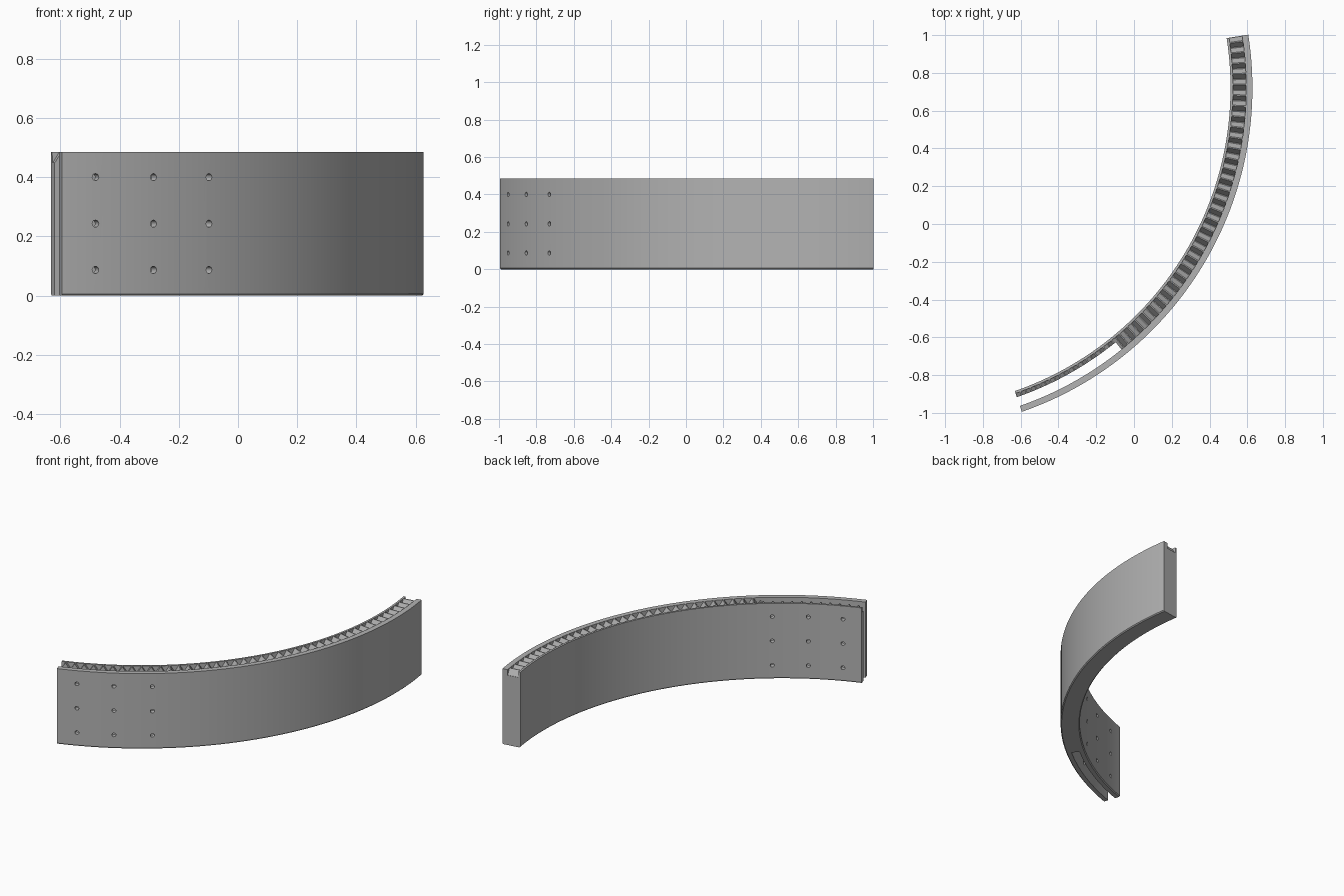
import bpy
import bmesh
from math import cos, sin, radians
from mathutils import Matrix, Vector

CENTRE = Vector((-1.187, 0.72, 0))
R_IN, R_OUT = 1.698, 1.814          # curved wall faces
R_LIP, R_SLOT, R_PLATE = 1.711, 1.732, 1.781
A_START, A_END, A_SLOT = -70.9, 8.95, -51.0
HEIGHT, CHAMFER = 0.485, 0.006
TEETH, DEPTH = 43, 0.036

if "Cube" in bpy.data.objects:
    bpy.data.objects.remove(bpy.data.objects["Cube"], do_unlink=True)


def polar(r, angle, z):
    a = radians(angle)
    return CENTRE + Vector((r * cos(a), r * sin(a), z))


def loft(bm, rings):
    """Skin a closed solid through a list of equal point rings."""
    loops = [[bm.verts.new(p) for p in ring] for ring in rings]
    n = len(loops[0])
    for a, b in zip(loops, loops[1:]):
        for i in range(n):
            j = (i + 1) % n
            bm.faces.new((a[i], a[j], b[j], b[i]))
    bm.faces.new(loops[0][::-1])
    bm.faces.new(loops[-1])


def sweep(bm, profile, start, end, steps):
    angles = [start + (end - start) * i / steps for i in range(steps + 1)]
    loft(bm, [[polar(r, a, z) for r, z in profile] for a in angles])


def make_object(name, bm):
    bmesh.ops.recalc_face_normals(bm, faces=bm.faces[:])
    mesh = bpy.data.meshes.new(name)
    bm.to_mesh(mesh)
    bm.free()
    obj = bpy.data.objects.new(name, mesh)
    bpy.context.collection.objects.link(obj)
    return obj


# Curved wall with chamfered bottom edges
bm = bmesh.new()
sweep(bm, [(R_IN, CHAMFER), (R_IN + CHAMFER, 0), (R_OUT - CHAMFER, 0),
           (R_OUT, CHAMFER), (R_OUT, HEIGHT), (R_IN, HEIGHT)],
      A_START, A_END, 96)
wall = make_object("curved_wall", bm)

# Open slot between the two plates at one end
bm = bmesh.new()
sweep(bm, [(R_SLOT, -0.1), (R_PLATE, -0.1), (R_PLATE, 0.6), (R_SLOT, 0.6)],
      A_START - 2, A_SLOT, 30)
slot = make_object("slot_cutter", bm)

# V notches that leave a row of teeth along the top
bm = bmesh.new()
pitch = (A_END - A_START) / TEETH
half, floor = pitch * 0.45, pitch * 0.04
for k in range(TEETH + 1):
    mid = A_START + k * pitch
    outer = R_PLATE if mid > A_SLOT else R_PLATE - 0.004
    section = [(-floor, HEIGHT - DEPTH), (floor, HEIGHT - DEPTH),
               (half, HEIGHT), (half, HEIGHT + 0.05),
               (-half, HEIGHT + 0.05), (-half, HEIGHT)]
    loft(bm, [[polar(r, mid + a, z) for a, z in section]
              for r in (R_LIP, outer)])
notches = make_object("notch_cutter", bm)

# Bolt holes through both plates
bm = bmesh.new()
for angle in (-67.1, -60.2, -53.1):
    for z in (0.087, 0.243, 0.4):
        turn = Matrix.Rotation(radians(angle), 4, 'Z') @ Matrix.Rotation(radians(90), 4, 'Y')
        place = Matrix.Translation(polar((R_IN + R_OUT) / 2, angle, z)) @ turn
        bmesh.ops.create_cone(bm, cap_ends=True, segments=20, radius1=0.012,
                              radius2=0.012, depth=0.25, matrix=place)
holes = make_object("hole_cutter", bm)

# Apply the cuts and drop the cutters
cutters = (slot, notches, holes)
for cutter in cutters:
    cutter.hide_render = True
    mod = wall.modifiers.new(cutter.name, 'BOOLEAN')
    mod.operation, mod.solver, mod.object = 'DIFFERENCE', 'EXACT', cutter
bpy.context.view_layer.update()
graph = bpy.context.evaluated_depsgraph_get()
cut_mesh = bpy.data.meshes.new_from_object(wall.evaluated_get(graph))
wall.modifiers.clear()
wall.data = cut_mesh
for cutter in cutters:
    bpy.data.objects.remove(cutter, do_unlink=True)

# Single grey finish
grey = bpy.data.materials.new("plain_grey")
grey.use_nodes = True
colour = (0.45, 0.45, 0.45, 1)
grey.diffuse_color = colour
grey.node_tree.nodes["Principled BSDF"].inputs["Base Color"].default_value = colour
wall.data.materials.clear()
wall.data.materials.append(grey)

bpy.ops.object.select_all(action='DESELECT')
wall.select_set(True)
bpy.context.view_layer.objects.active = wall
bpy.ops.object.shade_smooth_by_angle(angle=radians(25))
